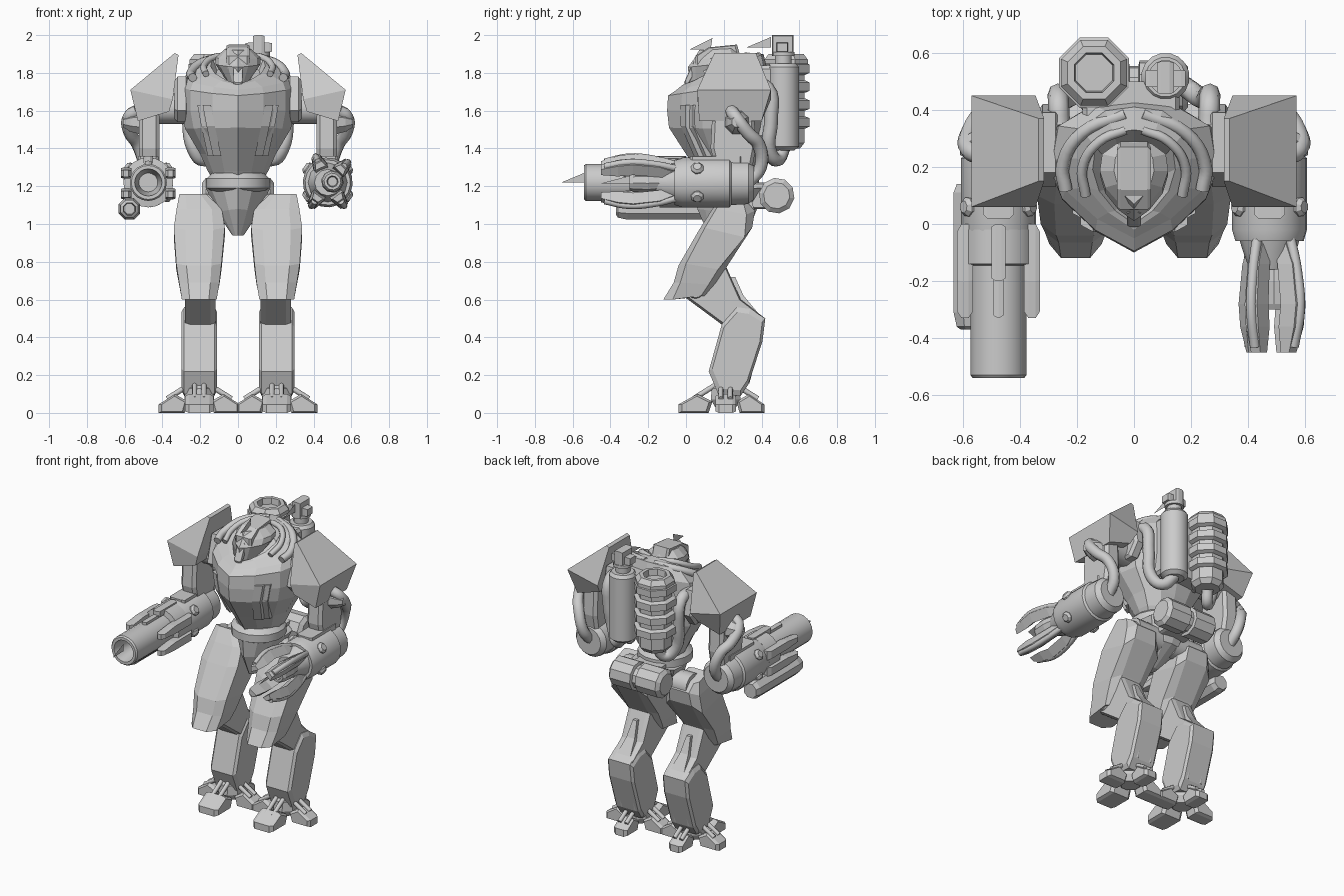
import bpy, bmesh, math
from mathutils import Vector

smooth = []

def loft(name, rings, solid=True):
    """Skin a list of equal-length closed rings, or fill one flat ring."""
    n = len(rings[0])
    bm = bmesh.new()
    vs = [[bm.verts.new(p) for p in r] for r in rings]
    for a, b in zip(vs, vs[1:]):
        for i in range(n):
            j = (i + 1) % n
            bm.faces.new((a[i], a[j], b[j], b[i]))
    bm.faces.new(vs[0][::-1])
    if solid:
        bm.faces.new(vs[-1])
        bmesh.ops.recalc_face_normals(bm, faces=bm.faces[:])
    me = bpy.data.meshes.new(name)
    bm.to_mesh(me)
    bm.free()
    ob = bpy.data.objects.new(name, me)
    bpy.context.collection.objects.link(ob)
    return ob

def slab(name, prof, x0, x1, ch=0.03, k=0.85, loc=(0, 0, 0), rot=0):
    """Side (y, z) profile extruded along x with chamfered flanks."""
    cy = sum(p[0] for p in prof) / len(prof)
    cz = sum(p[1] for p in prof) / len(prof)
    ring = lambda x, f: [(x, cy + (y - cy) * f, cz + (z - cz) * f) for y, z in prof]
    ob = loft(name, [ring(x0, k), ring(x0 + ch, 1), ring(x1 - ch, 1), ring(x1, k)])
    ob.location, ob.rotation_euler.z = loc, rot
    return ob

def box(name, x0, x1, y0, y1, z0, z1, ch=0.015):
    return slab(name, [(y0, z0), (y1, z0), (y1, z1), (y0, z1)], x0, x1, ch, 0.9)

def lathe(name, p0, axis, prof, n=20):
    """Revolve (distance, radius) pairs about an axis."""
    d = Vector(axis).normalized()
    u = d.orthogonal().normalized()
    v = d.cross(u)
    angles = [(i + 0.5) * 2 * math.pi / n for i in range(n)]
    ob = loft(name, [[Vector(p0) + d * t + r * (u * math.cos(a) + v * math.sin(a)) for a in angles]
                     for t, r in prof])
    if n > 10:
        smooth.append(ob)
    return ob

def tube(name, pts, r):
    cu = bpy.data.curves.new(name, 'CURVE')
    cu.dimensions, cu.bevel_depth, cu.bevel_resolution = '3D', r, 2
    cu.resolution_u, cu.use_fill_caps = 5, True
    sp = cu.splines.new('BEZIER')
    sp.bezier_points.add(len(pts) - 1)
    for b, p in zip(sp.bezier_points, pts):
        b.co, b.handle_left_type, b.handle_right_type = p, 'AUTO', 'AUTO'
    ob = bpy.data.objects.new(name, cu)
    bpy.context.collection.objects.link(ob)
    return ob

def fin(name, x, pts):
    return loft(name, [[(x, y, z) for y, z in pts]], solid=False)

# Torso: keel-shaped plan section, each ring tilted from front to back
def section(w, yf, yb, zf, zb):
    h = [(0, 0), (0.45, 0.14), (0.84, 0.35), (1, 0.58), (0.93, 0.82), (0.5, 0.97), (0, 1)]
    h += [(-x, t) for x, t in h[-2:0:-1]]
    return [(x * w, yf + t * (yb - yf), zf + t * (zb - zf)) for x, t in h]

loft("torso", [section(*s) for s in (
    (0.13, 0.09, 0.33, 1.23, 1.23), (0.16, 0.06, 0.36, 1.28, 1.28), (0.20, 0.0, 0.39, 1.37, 1.37),
    (0.28, -0.09, 0.42, 1.51, 1.5), (0.30, -0.1, 0.43, 1.6, 1.6), (0.30, -0.095, 0.43, 1.68, 1.76),
    (0.285, -0.05, 0.43, 1.71, 1.82), (0.20, -0.02, 0.41, 1.735, 1.90), (0.145, 0.0, 0.33, 1.74, 1.905),
    (0.12, 0.03, 0.29, 1.70, 1.84))])
lathe("waist", (0, 0.22, 1.17), (0, 0, 1), [(0, .13), (.02, .17), (.07, .17), (.1, .14)], 16)
loft("pelvis", [section(*s) for s in ((0.03, 0.12, 0.2, 0.94, 0.94), (0.11, 0.06, 0.36, 1.08, 1.04),
                                      (0.17, 0.05, 0.42, 1.19, 1.19))])
lathe("hip_drum", (-0.19, 0.48, 1.15), (1, 0, 0),
      [(0, .07), (.02, .095), (.17, .095), (.175, .075), (.205, .075), (.21, .095), (.36, .095), (.38, .07)], 10)
box("hip_bracket", -0.1, 0.1, 0.28, 0.46, 1.08, 1.22)

# Cockpit head with central crest
loft("head", [section(*s) for s in ((0.05, 0.02, 0.26, 1.72, 1.76), (0.12, 0.01, 0.29, 1.83, 1.86),
                                    (0.12, 0.04, 0.29, 1.87, 1.89), (0.07, 0.07, 0.27, 1.92, 1.93))])
slab("head_crest", [(0.05, 1.82), (0.05, 1.89), (0.12, 1.935), (0.27, 1.95), (0.29, 1.88)], -0.06, 0.06, 0.012, 0.9)
slab("visor_post", [(0.0, 1.72), (-0.01, 1.75), (0.04, 1.86), (0.08, 1.86)], -0.025, 0.025, 0.01)
fin("head_fin", 0, [(0.02, 1.925), (0.14, 1.985), (0.13, 1.92)])

# Reactor stack and fuel tank on the back
lathe("reactor", (-0.14, 0.53, 1.40), (0, 0, 1),
      [(0, .08), (.03, .105), (.43, .105), (.44, .125), (.47, .125), (.5, .1), (.5, .075), (.46, .07)], 8)
for i in range(4):
    lathe("reactor_band", (-0.14, 0.53, 1.505 + 0.095 * i), (0, 0, 1), [(0, .11), (.01, .133), (.055, .133), (.065, .11)], 8)
box("backpack_block", -0.18, 0.16, 0.38, 0.50, 1.45, 1.84)
lathe("fuel_tank", (0.11, 0.515, 1.39), (0, 0, 1),
      [(0, .06), (.02, .085), (.44, .085), (.46, .07), (.46, .045), (.5, .045), (.5, .06), (.52, .06)], 16)
box("periscope", 0.08, 0.14, 0.455, 0.57, 1.89, 2.0)
box("periscope_bar", 0.04, 0.18, 0.48, 0.54, 1.91, 1.96)
fin("periscope_fin", 0.11, [(0.32, 1.935), (0.45, 1.99), (0.45, 1.935)])

toe = [(-0.09, 0.0), (-0.25, 0.0), (-0.25, 0.045), (-0.15, 0.1), (-0.07, 0.06)]
for s in (-1, 1):
    span = lambda x0, x1: sorted((s * x0, s * x1))
    # Chest plates and slats, collar pipes, back hoses
    for nm, w, o in (("chest_plate", 0.05, 0.012), ("chest_slat", 0.022, -0.012)):
        loft(nm, [[(s * (x + dx), y + o + dy, z) for dx, dy in
                   ((-w, -.5 * w), (w, .6 * w), (w, .6 * w + .05), (-w, -.5 * w + .05))]
                  for x, y, z in ((0.11, 0.065, 1.36), (0.145, -0.005, 1.52), (0.165, -0.005, 1.63))])
    tube("collar_pipe", [(s * x, y, z) for x, y, z in
         ((.24, .12, 1.775), (.25, .2, 1.80), (.18, .32, 1.86), (.03, .385, 1.885))], 0.024)
    tube("inner_collar_pipe", [(s * x, y, z) for x, y, z in
         ((.17, .1, 1.795), (.18, .2, 1.84), (.12, .29, 1.885), (.03, .33, 1.89))], 0.018)
    xe = 0.11 if s > 0 else 0.15
    tube("back_hose", [(s * x, y, z) for x, y, z in
         ((.26, .34, 1.74), (.265, .43, 1.72), (.26, .45, 1.55), (.235, .44, 1.4), (.18, .48, 1.34), (xe, .52, 1.41))], 0.037)

    # Shoulder and pauldron
    slab("shoulder_block", [(.13, 1.6), (.19, 1.54), (.36, 1.54), (.42, 1.62), (.39, 1.78), (.18, 1.78)], *span(.26, .335), 0.015)
    lathe("shoulder_joint", (s * 0.24, 0.26, 1.61), (s, 0, 0), [(0, .08), (.12, .08), (.27, .08)], 12)
    loft("pauldron", [[(s * xi, y0, zi), (s * xo, y0, zo), (s * xo, y1, zo), (s * xi, y1, zi)]
         for xi, zi, xo, zo, y0, y1 in ((.365, 1.595, .53, 1.545, .07, .40), (.345, 1.66, .57, 1.71, .06, .45),
                                        (.315, 1.895, .335, 1.905, .15, .37))])

    # Upper arm, elbow and arm hose
    slab("upper_arm", [(.14, 1.6), (.13, 1.4), (.17, 1.24), (.34, 1.24), (.37, 1.4), (.36, 1.6)], *span(.415, .525), 0.02)
    lathe("arm_cap", (s * 0.52, 0.27, 1.54), (s, 0, 0), [(0, .07), (.05, .055), (.09, .03)], 8)
    tube("arm_hose", [(s * x, y, z) for x, y, z in
         ((.53, .24, 1.60), (.575, .26, 1.57), (.57, .33, 1.48), (.53, .385, 1.42), (.49, .395, 1.3), (.48, .33, 1.22))], 0.035)
    lathe("forearm", (s * 0.475, 0.36, 1.22), (0, -1, 0),
          [(0, .09), (.03, .115), (.12, .12), (.13, .132), (.38, .132), (.42, .12), (.42, .08)], 18)
    for ang in (35, 145, 215, 325):
        c, d = math.cos(math.radians(ang)), math.sin(math.radians(ang))
        lathe("forearm_knob", (s * .475 + .11 * c, 0.06, 1.22 + .11 * d), (c, 0, d), [(0, .035), (.025, .035), (.04, .022)], 8)
    box("forearm_saddle", *span(.42, .53), 0.02, 0.30, 1.32, 1.36)

    # Reverse-jointed leg: tapered thigh shell
    loft("thigh", [[(s * (cx + f * w), y, z) for f, y, z in
                    ((-1, ym, zm), (-.55, yf, zf), (.55, yf, zf), (1, ym, zm), (1, yr, zr), (.6, yb, zb), (-.6, yb, zb), (-1, yr, zr))]
         for cx, w, yf, zf, ym, zm, yr, zr, yb, zb in (
             (.205, .092, -.12, .60, -.07, .60, .08, .62, .12, .62), (.205, .107, -.065, .69, -.03, .69, .12, .68, .17, .69),
             (.207, .12, -.04, .78, 0, .79, .17, .76, .22, .78), (.205, .135, .07, .97, .10, .98, .31, .93, .35, .98),
             (.205, .12, .14, 1.08, .16, 1.08, .32, 1.05, .365, 1.07), (.24, .07, .2, 1.16, .21, 1.16, .3, 1.13, .32, 1.12))])
    lathe("hip_joint", (s * 0.05, 0.28, 1.08), (s, 0, 0), [(0, .08), (.2, .08)], 12)
    slab("lower_thigh", [(-.03, .63), (.2, .46), (.36, .44), (.42, .5), (.29, .6), (.21, .78), (.08, .74)], *span(.12, .28), 0.025, 0.9)
    lathe("knee_pin", (s * 0.12, 0.05, 0.65), (s, 0, 0), [(0, .04), (.02, .05), (.15, .05), (.17, .04)], 12)
    shin = [(.12, .22), (.17, .1), (.29, .09), (.33, .15), (.405, .38), (.42, .5), (.34, .55), (.27, .56), (.19, .47)]
    slab("shin", shin, *span(.11, .30), 0.015, 0.88)
    # Tapered heel tendon and calf rods
    loft("heel_tendon", [[(s * .2 + dx * w, y + dy, z) for dx, dy in ((-1, -.04), (1, -.04), (1, .02), (-1, .02))]
                         for w, y, z in ((.015, .24, .72), (.03, .285, .62), (.05, .36, .53))])
    for dx in (-.05, .05):
        tube("calf_rod", [(s * .2 + dx, .395, .44), (s * .2 + dx, .32, .16)], 0.016)

    # Foot with four splayed toes
    lathe("ankle", (s * 0.205, 0.21, 0.03), (0, 0, 1), [(0, .06), (.04, .085), (.1, .08), (.13, .05)], 8)
    for k, (w, f) in enumerate(((.075, 1), (.055, .86), (.05, .82), (.055, .86))):
        ang = k * math.pi / 2
        base = Vector((s * 0.205, 0.21, 0))
        slab("toe", [(y * f, z) for y, z in toe], -w, w, 0.02, 0.8, base, ang)
        d = Vector((math.sin(ang), -math.cos(ang), 0))
        side = Vector((-d.y, d.x, 0))
        for o in (-.025, .025):
            tube("toe_rod", [base + d * .05 + side * o + Vector((0, 0, .15)), base + d * .17 + side * o + Vector((0, 0, .075))], 0.014)

# Cannon arm
cx = -0.475
lathe("cannon_barrel", (cx, -0.02, 1.22), (0, -1, 0),
      [(0, .132), (.12, .132), (.125, .098), (.51, .098), (.52, .09), (.52, .072), (.38, .05)], 20)
lathe("under_barrel", (-0.575, 0.14, 1.08), (0, -1, 0), [(0, .05), (.03, .062), (.45, .062), (.5, .05), (.51, .035), (.45, .03)], 8)
box("cannon_top_rail", cx - .025, cx + .025, -0.2, 0.0, 1.32, 1.36)
box("cannon_front_rail", cx - .017, cx + .017, -0.33, -0.15, 1.29, 1.335)
for sx in (-1, 1):
    for z in (1.27, 1.16):
        x = sorted((cx + sx * .09, cx + sx * .145))
        slab("cannon_side_rail", [(0, z - .03), (0, z + .03), (-.2, z + .03), (-.33, z + .015), (-.33, z - .02), (-.2, z - .03)], x[0], x[1], .015)
fin("cannon_sight", cx, [(-.66, 1.22), (-.54, 1.27), (-.54, 1.22)])

# Claw arm: hub, centre gun, curved fingers
gx = 0.475
lathe("claw_hub", (gx, -0.04, 1.22), (0, -1, 0), [(0, .11), (.05, .095), (.12, .07)], 12)
lathe("claw_gun", (gx + .025, -0.1, 1.225), (0, -1, 0), [(0, .045), (.1, .06), (.18, .055), (.2, .045), (.2, .03), (.15, .025)], 10)
for ang in (45, 115, 235, 305):
    c, d = math.cos(math.radians(ang)), math.sin(math.radians(ang))
    def fring(y, r, h, w):
        return [(gx + c * (r + i * h) - d * j * w, y, 1.22 + d * (r + i * h) + c * j * w)
                for i, j in ((-1, -1), (1, -.6), (1, .6), (-1, 1))]
    loft("claw_finger", [fring(*q) for q in ((-.05, .07, .02, .03), (-.14, .105, .03, .036), (-.28, .125, .03, .04),
                                             (-.36, .115, .03, .04), (-.45, .10, .015, .03))])
    tube("finger_cable", [(gx + c * r, y, 1.22 + d * r) for r, y in ((.1, -.04), (.135, -.16), (.15, -.3), (.12, -.43))], 0.018)
fin("claw_sight", gx, [(-.45, 1.215), (-.3, 1.255), (-.3, 1.215)])

# Smooth the round parts
bpy.ops.object.select_all(action='DESELECT')
for ob in smooth:
    ob.select_set(True)
bpy.context.view_layer.objects.active = smooth[0]
bpy.ops.object.shade_smooth_by_angle(angle=math.radians(35))
